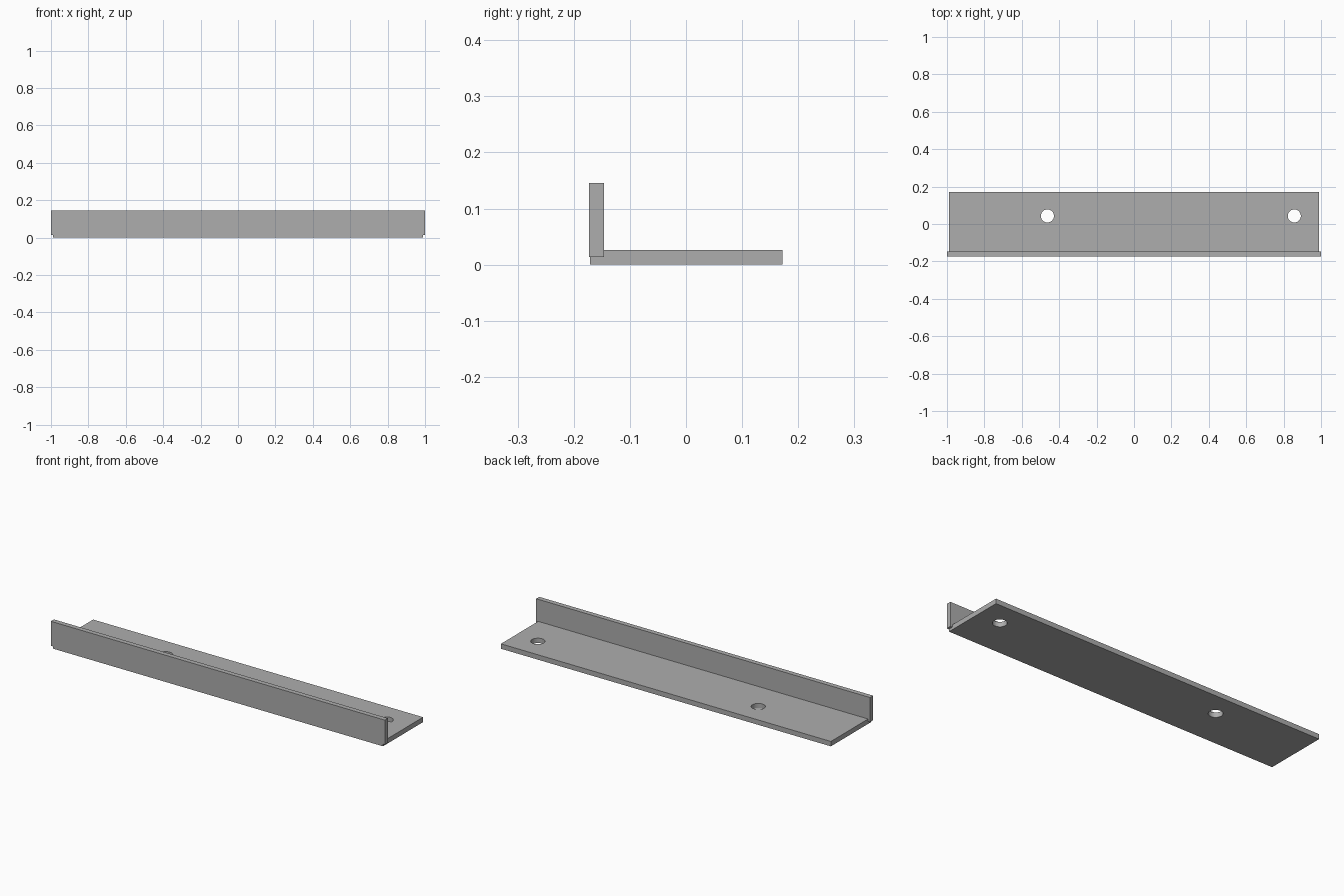
import bpy

cube = bpy.data.objects.get("Cube")
if cube:
    bpy.data.objects.remove(cube, do_unlink=True)

grey = bpy.data.materials.new("plain grey")
grey.use_nodes = True
colour = (0.42, 0.42, 0.42, 1)
grey.diffuse_color = colour
grey.node_tree.nodes["Principled BSDF"].inputs["Base Color"].default_value = colour


def box(name, low, high):
    """Box spanning two opposite corners."""
    centre = [(a + b) / 2 for a, b in zip(low, high)]
    bpy.ops.mesh.primitive_cube_add(size=1, location=centre)
    ob = bpy.context.object
    ob.name = name
    ob.scale = [b - a for a, b in zip(low, high)]
    bpy.ops.object.transform_apply(location=True, rotation=False, scale=True)
    ob.data.materials.append(grey)
    return ob


def drill(ob, x, y, radius):
    """Cut a straight vertical hole through a part."""
    bpy.ops.mesh.primitive_cylinder_add(vertices=48, radius=radius, depth=0.2,
                                        location=(x, y, 0.01))
    cutter = bpy.context.object
    cutter.name = "hole_cutter"
    cutter.hide_render = True
    cutter.data.materials.append(grey)
    mod = ob.modifiers.new("hole", 'BOOLEAN')
    mod.operation = 'DIFFERENCE'
    mod.solver = 'EXACT'
    mod.object = cutter
    bpy.context.view_layer.objects.active = ob
    bpy.ops.object.modifier_apply(modifier=mod.name)
    bpy.data.objects.remove(cutter, do_unlink=True)


# Flat base plate with two screw holes
base_plate = box("base_plate", (-0.988, -0.171, 0), (0.988, 0.172, 0.0265))
for hole_x in (-0.463, 0.857):
    drill(base_plate, hole_x, 0.043, 0.035)

# Upright front lip, slightly longer than the plate
front_lip = box("front_lip", (-1, -0.173, 0.0133), (1, -0.1465, 0.1457))

# Smooth hole walls, crisp edges elsewhere
bpy.ops.object.select_all(action='DESELECT')
base_plate.select_set(True)
bpy.context.view_layer.objects.active = base_plate
bpy.ops.object.shade_smooth_by_angle()
